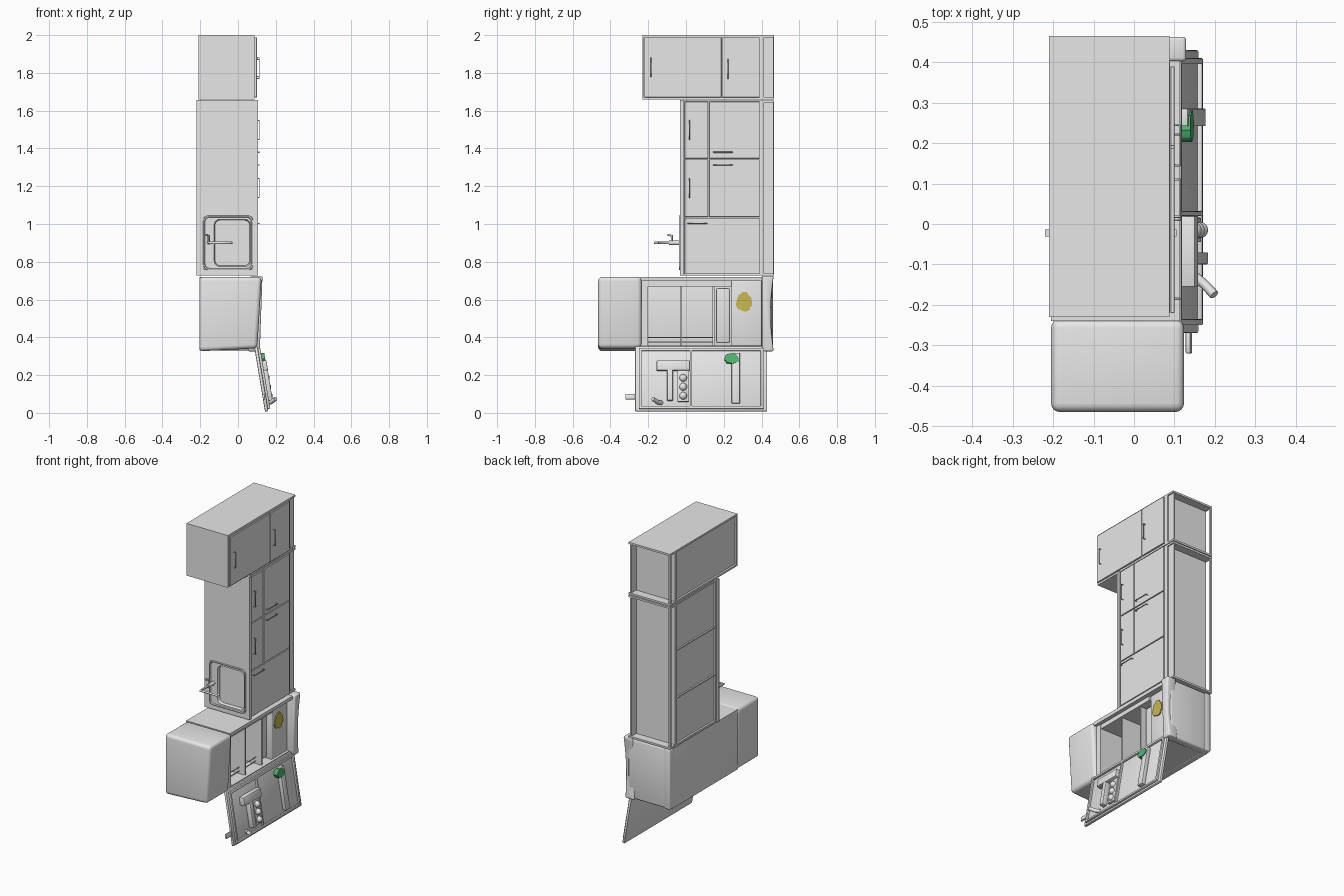
import bpy, bmesh, math, random
from mathutils import Matrix, Vector

random.seed(4)
cube = bpy.data.objects.get("Cube")
if cube:
    bpy.data.objects.remove(cube)


def material(name, rgb):
    m = bpy.data.materials.new(name)
    m.use_nodes = True
    m.diffuse_color = (*rgb, 1)
    m.node_tree.nodes["Principled BSDF"].inputs["Base Color"].default_value = (*rgb, 1)
    return m


GREY = material("light grey", (0.8, 0.8, 0.8))
OLIVE = material("olive yellow", (0.58, 0.48, 0.09))
GREEN = material("green", (0.08, 0.47, 0.17))


def finish(name, bm, mat=GREY, bevel=0, segments=3, matrix=None):
    """Turn a bmesh into a shaded object."""
    bmesh.ops.recalc_face_normals(bm, faces=bm.faces)
    if bevel:
        bmesh.ops.bevel(bm, geom=bm.edges[:], offset=bevel, segments=segments,
                        profile=0.5, affect='EDGES', clamp_overlap=True)
    if matrix:
        bm.transform(matrix)
    mesh = bpy.data.meshes.new(name)
    bm.to_mesh(mesh)
    bm.free()
    mesh.materials.append(mat)
    ob = bpy.data.objects.new(name, mesh)
    bpy.context.collection.objects.link(ob)
    bpy.ops.object.select_all(action='DESELECT')
    ob.select_set(True)
    bpy.context.view_layer.objects.active = ob
    bpy.ops.object.shade_smooth_by_angle(angle=math.radians(35))
    return ob


def box(name, x, y, z, bevel=0, **kw):
    bm = bmesh.new()
    bmesh.ops.create_cube(bm, size=1)
    size = [b - a for a, b in (x, y, z)]
    mid = [(a + b) / 2 for a, b in (x, y, z)]
    bm.transform(Matrix.Translation(mid) @ Matrix.Diagonal((*size, 1)))
    return finish(name, bm, bevel=bevel, **kw)


def prism(name, outline, axis, a, b, **kw):
    """Extrude an outline of the two other coordinates along an axis."""
    bm = bmesh.new()
    rings = []
    for t in (a, b):
        ring = []
        for p in outline:
            co = list(p)
            co.insert(axis, t)
            ring.append(bm.verts.new(co))
        rings.append(ring)
        bm.faces.new(ring)
    n = len(outline)
    for i in range(n):
        j = (i + 1) % n
        bm.faces.new((rings[0][i], rings[0][j], rings[1][j], rings[1][i]))
    return finish(name, bm, **kw)


def rod(name, points, radius):
    curve = bpy.data.curves.new(name, 'CURVE')
    curve.dimensions = '3D'
    curve.bevel_depth, curve.bevel_resolution = radius, 2
    curve.use_fill_caps = True
    line = curve.splines.new('POLY')
    line.points.add(len(points) - 1)
    for p, co in zip(line.points, points):
        p.co = (*co, 1)
    curve.materials.append(GREY)
    ob = bpy.data.objects.new(name, curve)
    bpy.context.collection.objects.link(ob)


def patch(name, x, y, z, ry, rz, mat, **kw):
    """A ragged flat spot facing +x."""
    pts = []
    for i in range(28):
        a, r = math.tau * i / 28, random.uniform(0.86, 1.06)
        pts.append((y + ry * r * math.cos(a), z + rz * r * math.sin(a)))
    prism(name, pts, 0, *x, mat=mat, **kw)


# Cabinets: open carcass, recessed back, plinth on the +y end
def carcass(name, y0, z0, z1, shelves):
    t, base, end = 0.012, 0.4, 0.465
    for part, z in (("lower_side", (z0, z0 + t)), ("upper_side", (z1 - t, z1))):
        box(f"{name}_{part}", (-0.21, 0.088), (y0, end), z)
    inner = (z0 + t, z1 - t)
    box(f"{name}_back", (-0.198, -0.19), (y0, base), inner)
    box(f"{name}_base", (-0.21, 0.088), (base, base + t), inner)
    box(f"{name}_end", (-0.21, 0.088), (y0, y0 + 0.008), inner)
    box(f"{name}_plinth", (0.07, 0.08), (base, end - 0.003), inner)
    box(f"{name}_rear_rail", (-0.21, -0.2), (end - 0.014, end), inner)
    for z in shelves:
        box(f"{name}_shelf", (-0.208, 0.088), (y0 + 0.01, base), (z - 0.004, z + 0.004))
    box(f"{name}_gap_panel", (0.08, 0.089), (y0 + 0.01, base), inner)


def front(name, y, z):
    g = 0.0025
    box(name, (0.09, 0.1), (y[0] + g, y[1] - g), (z[0] + g, z[1] - g), bevel=0.001, segments=1)


def handle(y, z, along_z, length=0.1):
    h = Vector((0, 0, length / 2)) if along_z else Vector((0, length / 2, 0))
    c, out = Vector((0.099, y, z)), Vector((0.014, 0, 0))
    rod("handle", [c - h, c - h + out, c + h + out, c + h], 0.003)


carcass("upper_cabinet", -0.23, 1.66, 2.0, [])
front("upper_wide_door", (-0.222, 0.19), (1.668, 1.99))
front("upper_narrow_door", (0.19, 0.392), (1.668, 1.99))
handle(-0.185, 1.83, True)
handle(0.222, 1.82, True)

carcass("lower_cabinet", -0.012, 0.727, 1.655, [1.035, 1.345])
for z in ((1.035, 1.345), (1.345, 1.65)):
    front("narrow_door", (-0.01, 0.12), z)
    front("square_door", (0.12, 0.392), z)
    handle(0.018, sum(z) / 2, True)
front("bottom_door", (-0.01, 0.392), (0.733, 1.035))
for y, z in ((0.195, 1.38), (0.195, 1.313), (0.06, 1.003)):
    handle(y, z, False)

# Worktop built around the sink opening
top_y = (-0.031, -0.013)
box("worktop_long_part", (-0.22, 0.105), top_y, (1.038, 1.657))
box("worktop_short_end", (-0.22, 0.105), top_y, (0.727, 0.76))
box("worktop_rear_strip", (-0.22, -0.18), top_y, (0.76, 1.038))
box("worktop_front_strip", (0.073, 0.105), top_y, (0.76, 1.038))


# Sink lofted from rounded rectangles: centre x, width, height, radius, depth
def sink(loops, cz):
    bm, rings = bmesh.new(), []
    for cx, w, h, r, y in loops:
        ring = []
        for q, (sx, sz) in enumerate(((1, 1), (-1, 1), (-1, -1), (1, -1))):
            for k in range(7):
                a = math.pi / 2 * (q + k / 6)
                ring.append(bm.verts.new((cx + sx * (w / 2 - r) + r * math.cos(a), y,
                                          cz + sz * (h / 2 - r) + r * math.sin(a))))
        rings.append(ring)
    for p, q in zip(rings, rings[1:]):
        for i in range(len(p)):
            j = (i + 1) % len(p)
            bm.faces.new((p[i], p[j], q[j], q[i]))
    bm.faces.new(rings[-1])
    finish("sink", bm)


sink([(-0.052, 0.265, 0.29, 0.03, -0.03), (-0.052, 0.262, 0.287, 0.03, -0.038),
      (-0.052, 0.25, 0.275, 0.026, -0.038), (-0.052, 0.244, 0.269, 0.024, -0.031),
      (-0.03, 0.192, 0.25, 0.03, -0.031), (-0.03, 0.184, 0.242, 0.028, -0.022),
      (-0.03, 0.172, 0.23, 0.028, 0.07), (-0.03, 0.15, 0.21, 0.025, 0.08)], 0.9)
rod("tap_base", [(-0.155, -0.03, 0.9), (-0.155, -0.09, 0.9)], 0.012)
rod("tap_spout", [(-0.155, -0.08, 0.9), (-0.155, -0.165, 0.9), (-0.04, -0.165, 0.9),
                  (-0.035, -0.145, 0.9)], 0.007)
rod("tap_lever", [(-0.155, -0.075, 0.9), (-0.155, -0.075, 0.938), (-0.17, -0.095, 0.942)], 0.006)

# Fridge lying on its side: closed freezer end and open main compartment
prism("freezer", [(-0.205, 0.326), (0.102, 0.342), (0.125, 0.72), (-0.205, 0.72)], 1,
      -0.465, -0.235, bevel=0.022, segments=4)
span = (-0.24, 0.43)
prism("fridge_upper_wall", [(-0.205, 0.72), (0.112, 0.72), (0.11, 0.698), (-0.205, 0.698)], 1, *span)
prism("fridge_lower_wall", [(-0.205, 0.33), (0.09, 0.343), (0.091, 0.358), (-0.205, 0.358)], 1, *span)
box("fridge_back", (-0.205, -0.165), (-0.24, 0.46), (0.33, 0.72), bevel=0.006)
box("freezer_partition", (-0.17, 0.09), (-0.24, -0.2), (0.35, 0.7))
box("fridge_upper_liner", (-0.17, 0.085), (-0.2, 0.24), (0.67, 0.7))
box("compartment_step", (-0.17, 0.075), (0.24, 0.4), (0.355, 0.7), bevel=0.006)
box("fridge_end", (-0.205, 0.1), (0.4, 0.455), (0.33, 0.72), bevel=0.012)
for y in (-0.025, 0.145):
    box("fridge_shelf", (-0.17, 0.07), (y - 0.005, y + 0.005), (0.358, 0.67))
box("salad_drawer", (-0.15, 0.045), (0.16, 0.232), (0.37, 0.66), bevel=0.008)
for z in (0.375, 0.4):
    rod("shelf_wire", [(0.03, -0.2, z), (0.03, 0.145, z)], 0.003)
patch("yellow_spot", (0.07, 0.081), 0.308, 0.588, 0.045, 0.052, OLIVE)

# Waisted rim at the foot of the fridge
waist = [(0.402, 0.326)]
for i in range(13):
    t = i / 12
    waist.append((0.464 - 0.016 * math.sin(math.pi * t), 0.326 + 0.399 * t))
waist.append((0.402, 0.725))
rim = prism("fridge_foot_rim", waist, 0, 0.06, 0.125, bevel=0.009, segments=3)
for v in rim.data.vertices:
    v.co.x += 0.035 * (v.co.z - 0.6)

# Open door, leaning outwards at its lower edge
lean = Matrix.Translation((0.143, 0, 0.006)) @ Matrix.Rotation(-0.165, 4, 'Y')


def door_box(name, depth, y, z, bevel=0.003):
    box(name, depth, y, z, bevel=bevel, segments=2, matrix=lean)


door_box("door_panel", (0, 0.018), (-0.27, 0.43), (0, 0.35), 0.006)
for z in ((0.012, 0.026), (0.322, 0.338)):
    door_box("door_rim_long", (0.016, 0.03), (-0.25, 0.41), z)
for y in ((-0.25, -0.235), (0.02, 0.032), (0.395, 0.41)):
    door_box("door_rim_short", (0.016, 0.03), y, (0.02, 0.33))
door_box("door_bin", (0.016, 0.052), (-0.155, 0.02), (0.215, 0.268))
door_box("door_bin_divider", (0.016, 0.05), (-0.1, -0.07), (0.055, 0.23))
door_box("egg_tray", (0.016, 0.032), (-0.045, 0.016), (0.05, 0.225))
door_box("bottle_shelf", (0.016, 0.042), (0.242, 0.285), (0.04, 0.31))
door_box("door_handle", (0.0, 0.012), (-0.32, -0.265), (0.065, 0.095))
for z in (0.08, 0.128, 0.176):
    bm = bmesh.new()
    bmesh.ops.create_uvsphere(bm, u_segments=16, v_segments=10, radius=0.02)
    finish("egg", bm, matrix=lean @ Matrix.Translation((0.034, -0.015, z)))
rod("door_spout", [lean @ Vector(p) for p in
                   ((0.016, -0.13, 0.045), (0.04, -0.15, 0.045), (0.066, -0.175, 0.058))], 0.012)
patch("green_spot", (0.018, 0.047), 0.242, 0.278, 0.04, 0.028, GREEN, matrix=lean)
